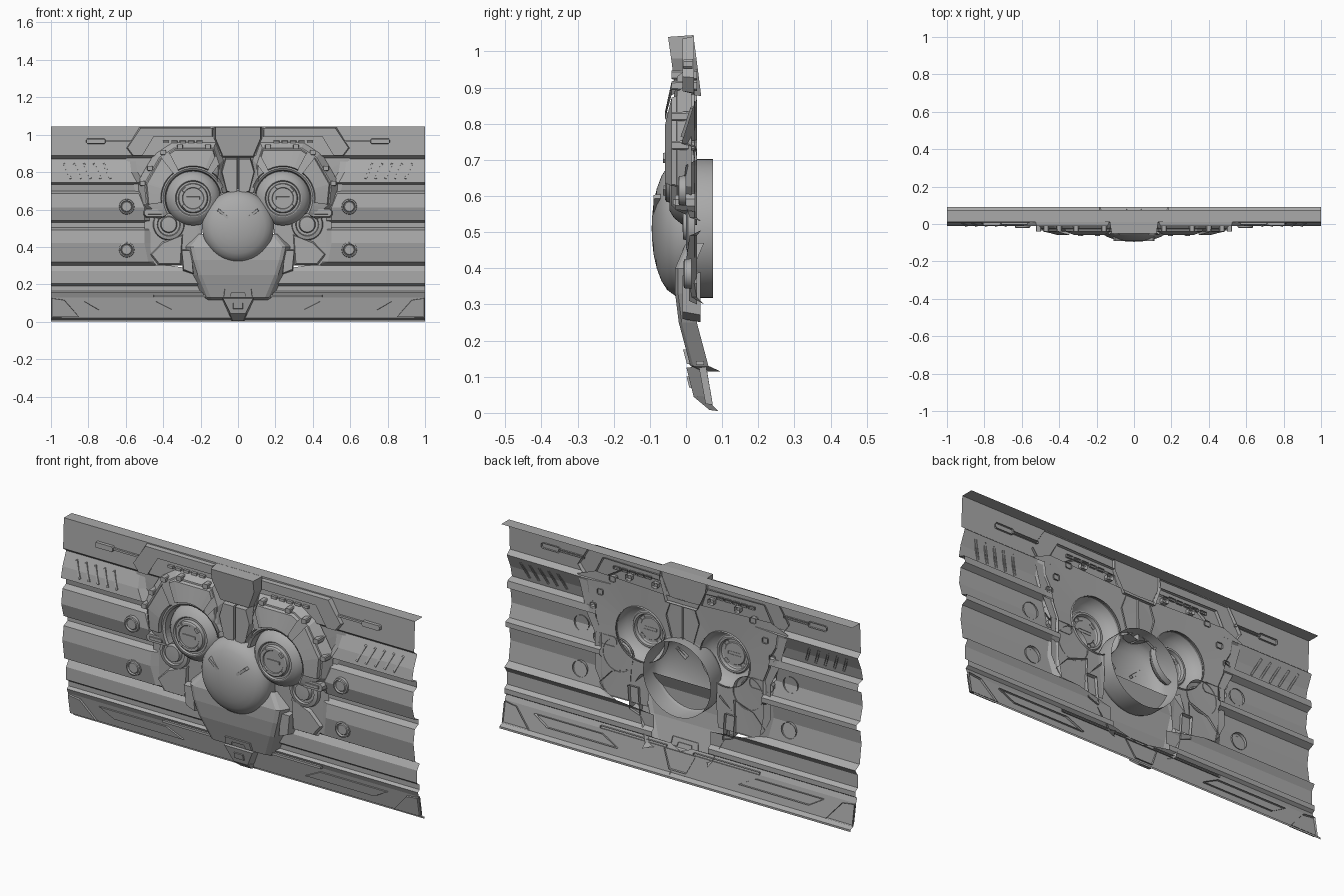
import bpy, bmesh, math
from mathutils import Vector
from mathutils.geometry import intersect_line_line_2d

old = bpy.data.objects.get("Cube")
if old:
    bpy.data.objects.remove(old, do_unlink=True)

grey = bpy.data.materials.new("plain_grey")
grey.use_nodes = True
grey.diffuse_color = (.4, .4, .4, 1)
grey.node_tree.nodes["Principled BSDF"].inputs["Base Color"].default_value = grey.diffuse_color


def build(name, verts, faces, mirror=True, smooth=False):
    """Sheet mesh with its normals towards the front, mirrored in x if asked."""
    mesh = bpy.data.meshes.new(name)
    bm = bmesh.new()
    points = [bm.verts.new(v) for v in verts]
    for face in faces:
        bm.faces.new([points[i] for i in face])
    bmesh.ops.remove_doubles(bm, verts=bm.verts, dist=.0001)
    bmesh.ops.recalc_face_normals(bm, faces=bm.faces)
    if sum(f.normal.y * f.calc_area() for f in bm.faces) > 0:
        bmesh.ops.reverse_faces(bm, faces=bm.faces)
    bm.to_mesh(mesh)
    bm.free()
    mesh.materials.append(grey)
    obj = bpy.data.objects.new(name, mesh)
    bpy.context.collection.objects.link(obj)
    if mirror:
        obj.modifiers.new("Mirror", "MIRROR")
    if smooth:
        bpy.ops.object.select_all(action="DESELECT")
        obj.select_set(True)
        bpy.context.view_layer.objects.active = obj
        bpy.ops.object.shade_smooth_by_angle(angle=math.radians(30))
    return obj


def loft(name, rows, closed=False, **options):
    """Join equally long rows of points with quads."""
    n = len(rows[0])
    faces = []
    for r in range(len(rows) - 1):
        for i in range(n if closed else n - 1):
            j = (i + 1) % n
            faces.append((r * n + i, r * n + j, r * n + n + j, r * n + n + i))
    return build(name, [p for row in rows for p in row], faces, **options)


def lathe(name, centre, profile, sides=48, **options):
    """Turn (radius, y) points around an axis that runs front to back."""
    turns = [math.tau * i / sides for i in range(sides)]
    rows = [[(centre[0] + r * math.cos(a), y, centre[1] + r * math.sin(a)) for a in turns]
            for r, y in profile]
    return loft(name, rows, closed=True, smooth=True, **options)


def flat(y):
    return lambda z: y


# Wall section: y, z and the inner end of each strip
section = [(.075, 1.045, 0), (.012, 1.045, 0), (.005, .89, 0), (.03, .87, .58), (0, .8, .57),
           (-.012, .745, .54), (.025, .735, .54), (.03, .7, .53), (0, .685, .53),
           (-.01, .61, .5), (.01, .54, .5), (.042, .53, .5), (.042, .505, .5), (.01, .49, .5),
           (0, .42, .5), (.015, .32, .48), (.05, .3, .4), (.03, .27, .2), (.03, .205, .2),
           (.05, .19, .2), (.05, .165, .2), (.035, .155, .1), (.045, .13, 0), (.065, .02, 0),
           (.09, .01, 0), (.09, 0, 0)]


def wall_y(z):
    for (ya, za, _), (yb, zb, _) in zip(section, section[1:]):
        if zb <= z <= za and za > zb:
            return ya + (yb - ya) * (za - z) / (za - zb)
    return 0


loft("wall_panel", [[(max(x - .04, 0), max(y, .03) if x else y, z), (x, y, z), (1, y, z)]
                    for y, z, x in section])


def plate(name, outline, height=.008, base=wall_y, depth=.01, bevel=.008, mirror=True):
    """Raised polygon in x and z with sloping sides and an open back."""
    middle = sum((Vector(p) for p in outline), Vector((0, 0))) / len(outline)
    front = [(x, base(z) - height, z) for x, z in outline]
    back = []
    for p in outline:
        out = Vector(p) + (Vector(p) - middle).normalized() * bevel
        back.append((max(out.x, 0) if mirror else out.x, base(p[1]) + depth, min(out.y, 1.045)))
    n = len(outline)
    faces = [tuple(range(n))]
    faces += [(i, (i + 1) % n, n + (i + 1) % n, n + i) for i in range(n)]
    return build(name, front + back, faces, mirror=mirror)


def box(left, right, low, high, cut=0):
    return [(left + cut, high), (right - cut, high), (right, high - cut), (right, low + cut),
            (right - cut, low), (left + cut, low), (left, low + cut), (left, high - cut)] if cut \
        else [(left, high), (right, high), (right, low), (left, low)]


def slanted(x, z, length, width, angle):
    along = Vector((math.cos(angle), math.sin(angle))) * length / 2
    side = Vector((-math.sin(angle), math.cos(angle))) * width / 2
    return [tuple(Vector((x, z)) + a + s) for a, s in
            ((along, side), (along, -side), (-along, -side), (-along, side))]


eye = Vector((.24, .66))


def collar(name, outline, hole, layers, start=-180, stop=180, shrink=1):
    """Sheet between an outline and a round hole; layers are (outward share, grow, y)."""
    angles = {math.radians(start + (stop - start) * i / 32) for i in range(33)}
    for p in outline:
        a = math.atan2(p[1] - eye.y, p[0] - eye.x)
        if math.radians(start) < a < math.radians(stop):
            angles.add(a)
    rows = [[] for _ in layers]
    for a in sorted(angles):
        ray = Vector((math.cos(a), math.sin(a)))
        reach = hole
        for p, q in zip(outline, outline[1:] + outline[:1]):
            hit = intersect_line_line_2d(eye, eye + ray * 2, Vector(p), Vector(q))
            if hit:
                reach = max(reach, (hit - eye).length * shrink)
        for row, (share, grow, y) in zip(rows, layers):
            spot = eye + ray * (hole + (reach - hole) * share + grow)
            row.append((max(spot.x, 0), y, spot.y))
    return loft(name, rows)


# Recessed face sheet with open eye holes
face_outline = [(0, .71), (0, .9), (.5, .92), (.6, .88), (.55, .7), (.5, .6), (.5, .42),
                (.44, .3), (.2, .3), (.19, .42), (.195, .52), (.13, .66)]
collar("face_sheet", face_outline, .14, [(1, 0, .025), (0, 0, .02)])

# Brow frame and the armour segments on it
brow = [(.1, .74), (.1, .84), (.13, .93), (.34, .93), (.42, .88), (.5, .74), (.49, .63),
        (.42, .57), (.36, .54), (.2, .4), (.05, .5)]
collar("brow_frame", brow, .15, [(1, .035, .015), (1, 0, -.025), (0, .01, -.042),
                                (0, 0, -.035), (0, -.005, .01)], -32, 170)
for label, start, stop in (("outer", -8, 52), ("top", 62, 118), ("inner", 127, 160)):
    collar(label + "_brow_plate", brow, .165,
           [(1, .006, -.015), (1, -.006, -.04), (0, .008, -.058), (0, 0, -.03)],
           start, stop, shrink=.97)

# Small clips around the brow
for x, z in ((.16, .935), (.31, .935), (.4, .905), (.47, .82), (.51, .74)):
    plate("brow_clip", box(x - .014, x + .014, z - .012, z + .012, .004), .05, flat(.01), .02, .003)

# Hollow eyes with a stepped centre
lathe("eye", eye, [(.14, .03), (.145, .005), (.138, -.012), (.12, -.034), (.1, -.046),
                   (.095, -.046), (.09, -.038), (.08, -.038), (.076, -.054), (.07, -.058),
                   (.058, -.058), (.055, -.054), (0, -.054)])
plate("eye_slot", box(eye.x - .035, eye.x + .035, eye.y - .006, eye.y + .008), .004,
      flat(-.054), .002, .002)
for turn in range(4):
    a = math.radians(45 + 90 * turn)
    plate("eye_stud", slanted(eye.x + .064 * math.cos(a), eye.y + .064 * math.sin(a),
                              .014, .024, a), .005, flat(-.058), .004, .002)

# Central dome with its deep open rim
lathe("central_dome", (0, .51), [(.192, .075), (.192, -.012), (.186, -.03), (.17, -.052),
                                 (.145, -.068), (.11, -.081), (.07, -.09), (.03, -.094), (0, -.095)],
      mirror=False, sides=64)
for side in (-1, 1):
    plate("dome_slit", slanted(side * .078, .575, .07, .014, side * math.radians(40)),
          .005, flat(-.085), .015, .003, mirror=False)

# Crest and bridge between the eyes
crest = [(-.12, 1.04), (.12, 1.04), (.12, .98), (.08, .885), (-.08, .885), (-.12, .98)]
plate("crest", crest, .0, lambda z: -.03 - .14 * (z - .9), .07, .012, mirror=False)
plate("bridge_panel", [(.006, .87), (.065, .87), (.085, .8), (.06, .7), (.006, .68)],
      .03, flat(0), .03, .01)

# Upper frame, grille and handles
plate("upper_frame", [(.14, 1.035), (.52, 1.035), (.59, .93), (.56, .89), (.51, .89),
                      (.45, .99), (.14, .99)], .022, flat(.012), .01, .012)
for i in range(5):
    plate("grille_bar", box(.19 + .045 * i, .22 + .045 * i, .955, .967), .012, bevel=.003)
plate("handle_block", box(.71, .81, .952, .978, .006), .016, bevel=.003)
plate("handle_bar", box(.57, .71, .96, .97), .01, bevel=.003)

# Slanted vents on the side strips
for i in range(5):
    plate("side_vent", slanted(.7 + .053 * i, .805, .085, .01, math.radians(66)), .005,
          lambda z: .012 - .34 * (z - .77) * -1 - .02, .004, .003)

# Bolts on the side bands
for z in (.615, .385):
    y = wall_y(z)
    lathe("band_bolt", (.595, z), [(.042, y + .01), (.04, y - .01), (.033, y - .012),
                                   (.029, y - .004), (.025, y - .008), (0, y - .008)], sides=16)

# Cheek details under the eyes
lathe("cheek_disc", (.37, .52), [(.085, .025), (.08, .005), (.062, .0), (.058, .01),
                                 (.045, .01), (.04, -.008), (0, -.01)], sides=32)
plate("cheek_bar", box(.39, .5, .562, .602, .012), .045, flat(.015), .01, .012)
plate("cheek_inset", box(.41, .48, .575, .59), .006, flat(-.03), .002, .003)
plate("cheek_brace", [(.3, .46), (.4, .42), (.46, .36), (.42, .31), (.31, .31)], .012,
      flat(.02), .01, .012)
plate("jaw_plate", [(.25, .38), (.3, .38), (.29, .28), (.24, .26)], .03, flat(.02), .02, .01)

# Curved chin shield: z, half width and y of each row
chin = [(.47, .2, 0), (.4, .255, -.03), (.33, .24, -.03), (.25, .215, -.02), (.13, .165, .012),
        (.115, .16, .045)]
loft("chin_shield", [[(0, y, z), (w - .02, y, z), (w, y + .008, z), (w + .025, y + .05, z)]
                     for z, w, y in chin])
plate("chin_notch", [(-.07, .175), (.07, .175), (.075, .135), (.04, .135), (.035, .155),
                     (-.035, .155), (-.04, .135), (-.075, .135)], .008,
      lambda z: .012 - .27 * (z - .13), .004, .003, mirror=False)

# Lower ledge, base panels, corner plates and latch
plate("lower_ledge", box(.08, .45, .132, .144), .012, flat(.04), .01, .004)
plate("base_panel", [(.44, .108), (.82, .108), (.74, .062), (.35, .062)], .008, bevel=.006)
plate("base_corner", [(.93, .115), (.995, .125), (.995, .025), (.85, .025)], .01, bevel=.004)
plate("base_latch", [(-.08, .125), (.08, .125), (.04, .045), (-.04, .045)], 0,
      lambda z: .02 - .25 * (z - .05), .05, .012, mirror=False)
plate("latch_foot", [(-.045, .045), (.045, .045), (.03, .008), (-.03, .008)], 0,
      lambda z: .065 - 1.2 * (z - .008), .025, .006, mirror=False)
plate("latch_key", box(-.025, .025, .07, .1), .006, lambda z: .02 - .25 * (z - .05), .004, .003,
      mirror=False)
